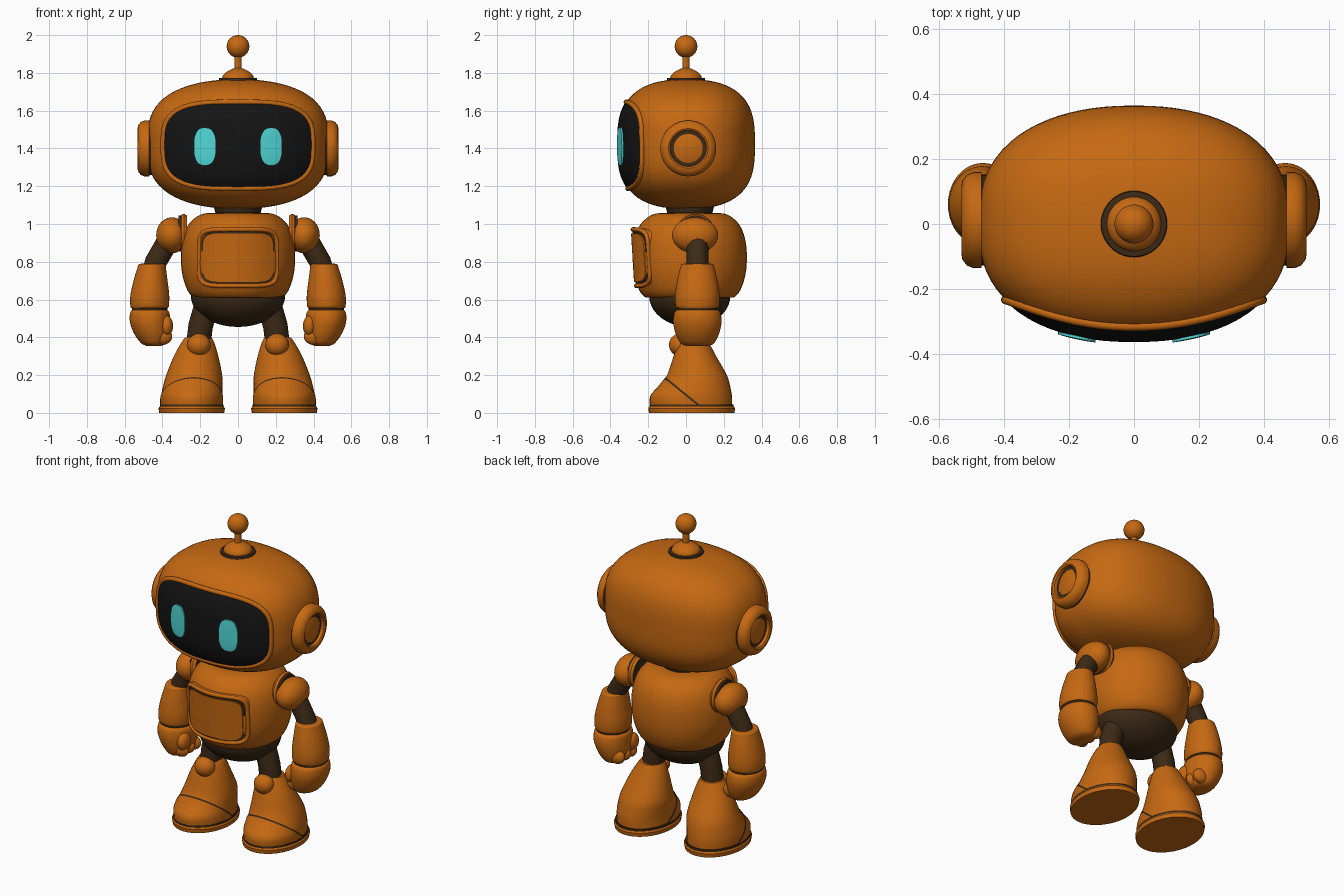
import bpy, bmesh, math
from mathutils import Vector

cube = bpy.data.objects.get("Cube")
if cube:
    bpy.data.objects.remove(cube, do_unlink=True)

made = []


def material(name, rgb):
    m = bpy.data.materials.new(name)
    m.use_nodes = True
    m.diffuse_color = (*rgb, 1)
    m.node_tree.nodes["Principled BSDF"].inputs["Base Color"].default_value = (*rgb, 1)
    return m


ORANGE = material("orange_shell", (0.56, 0.14, 0.006))
BROWN = material("dark_brown_joint", (0.045, 0.023, 0.008))
BLACK = material("black_screen", (0.007, 0.007, 0.007))
CYAN = material("cyan_eye", (0.08, 0.68, 0.67))


def finish(name, bm, mat, fix=True):
    if fix:
        bmesh.ops.recalc_face_normals(bm, faces=bm.faces[:])
    mesh = bpy.data.meshes.new(name)
    bm.to_mesh(mesh)
    bm.free()
    mesh.materials.append(mat)
    ob = bpy.data.objects.new(name, mesh)
    bpy.context.collection.objects.link(ob)
    made.append(ob)
    return ob


def blob(name, mat, centre, radii, powers=(2, 2, 2), cuts=9):
    """Rounded box or ellipsoid with its own roundness on each axis."""
    bm = bmesh.new()
    bmesh.ops.create_cube(bm, size=2)
    bmesh.ops.subdivide_edges(bm, edges=bm.edges[:], cuts=cuts, use_grid_fill=True)
    for v in bm.verts:
        d = Vector([math.tan(c * math.pi / 4) for c in v.co]).normalized()
        lo, hi = 0.0, 2.0
        for _ in range(30):
            t = (lo + hi) / 2
            if sum(abs(t * c) ** p for c, p in zip(d, powers)) < 1:
                lo = t
            else:
                hi = t
        v.co = [o + r * c * lo for o, r, c in zip(centre, radii, d)]
    return finish(name, bm, mat)


def loft(name, mat, rows, steps=4, grow=1.0, cut=None, sides=40):
    """Skin elliptical rings (z, cx, cy, rx, ry), eased between rows."""
    fine = []
    for i in range(len(rows) - 1):
        a, b, c, d = [rows[min(max(k, 0), len(rows) - 1)] for k in range(i - 1, i + 3)]
        for k in range(steps):
            t = k / steps
            fine.append([q + t / 2 * (r - p + t * (2 * p - 5 * q + 4 * r - s + t * (3 * (q - r) + s - p)))
                         if steps > 1 else q for p, q, r, s in zip(a, b, c, d)])
    fine.append(rows[-1])
    bm = bmesh.new()
    rings = []
    for z, cx, cy, rx, ry in fine:
        angles = [2 * math.pi * k / sides for k in range(sides)]
        rings.append([bm.verts.new((cx + grow * rx * math.cos(a), cy + grow * ry * math.sin(a), z)) for a in angles])
    for low, high in zip(rings, rings[1:]):
        for k in range(sides):
            n = (k + 1) % sides
            bm.faces.new((low[k], low[n], high[n], high[k]))
    bm.faces.new(rings[0][::-1])
    bm.faces.new(rings[-1])
    if cut:
        bmesh.ops.bisect_plane(bm, geom=bm.verts[:] + bm.edges[:] + bm.faces[:],
                               plane_co=cut[0], plane_no=cut[1], clear_outer=True)
    return finish(name, bm, mat)


def lathe(name, mat, profile, place=(0, 0, 0), turn=0, steps=1):
    ob = loft(name, mat, [(z, 0, 0, r, r) for z, r in profile], steps)
    ob.location = place
    ob.rotation_euler = (0, turn, 0)
    return ob


def outline(cx, cz, rx, rz, power, n=72):
    pts = []
    for k in range(n):
        c, s = math.cos(2 * math.pi * k / n), math.sin(2 * math.pi * k / n)
        f = (abs(c) ** power + abs(s) ** power) ** (-1 / power)
        pts.append((cx + rx * c * f, cz + rz * s * f))
    return pts


def patch(name, mat, surface, shape, lift, skirt, rings=12):
    """Curved plate following a front surface, with an edge running inward."""
    cx, cz = shape[:2]
    rim = outline(*shape)
    n = len(rim)
    bm = bmesh.new()
    mid = bm.verts.new((cx, surface(cx, cz) - lift, cz))
    last = None
    for j in range(1, rings + 2):
        t = min(j / rings, 1)
        drop = skirt if j > rings else 0
        ring = []
        for x, z in rim:
            px, pz = cx + (x - cx) * t, cz + (z - cz) * t
            ring.append(bm.verts.new((px, surface(px, pz) - lift + drop, pz)))
        for k in range(n):
            m = (k + 1) % n
            if last:
                bm.faces.new((last[k], ring[k], ring[m], last[m]))
            else:
                bm.faces.new((mid, ring[k], ring[m]))
        last = ring
    return finish(name, bm, mat, fix=False)


def tube(name, mat, points, radius, closed=False):
    cu = bpy.data.curves.new(name, 'CURVE')
    cu.dimensions = '3D'
    cu.bevel_depth = radius
    cu.bevel_resolution = 4
    cu.use_fill_caps = True
    sp = cu.splines.new('POLY')
    sp.points.add(len(points) - 1)
    for p, co in zip(sp.points, points):
        p.co = (*co, 1)
    sp.use_cyclic_u = closed
    cu.materials.append(mat)
    ob = bpy.data.objects.new(name, cu)
    bpy.context.collection.objects.link(ob)
    made.append(ob)


def frame(name, mat, surface, shape, radius, lift=0.0):
    tube(name, mat, [(x, surface(x, z) - lift, z) for x, z in outline(*shape)], radius, True)


# Head shell with screen
HEAD_C, HEAD_R, HEAD_P = (0, 0.003, 1.423), (0.48, 0.362, 0.343), (2.2, 2.5, 3)


def head_front(x, z):
    left = 1 - abs(x / HEAD_R[0]) ** HEAD_P[0] - abs((z - HEAD_C[2]) / HEAD_R[2]) ** HEAD_P[2]
    return HEAD_C[1] - HEAD_R[1] * max(left, 0) ** (1 / HEAD_P[1])


blob("head", ORANGE, HEAD_C, HEAD_R, HEAD_P, cuts=20)
patch("face_screen", BLACK, head_front, (0, 1.417, 0.388, 0.22, 3.3), 0.005, 0.02)
frame("face_rim", ORANGE, head_front, (0, 1.417, 0.396, 0.228, 3.3), 0.014)

# Antenna
lathe("antenna_seat", BROWN, [(1.75, 0.105), (1.772, 0.1), (1.775, 0.07)])
lathe("antenna_base", ORANGE, [(1.765, 0.085), (1.79, 0.078), (1.812, 0.05), (1.825, 0.02)], steps=3)
lathe("antenna_stem", ORANGE, [(1.8, 0.02), (1.92, 0.018)])
blob("antenna_ball", ORANGE, (0, 0, 1.94), (0.06, 0.06, 0.06))

# Neck, torso, pelvis
lathe("neck", BROWN, [(1.03, 0.14), (1.06, 0.12), (1.1, 0.13)], (0, 0.02, 0))
lathe("torso", ORANGE, [(0.612, 0.22), (0.615, 0.24), (0.65, 0.268), (0.72, 0.292), (0.8, 0.302), (0.9, 0.297),
                        (0.98, 0.272), (1.03, 0.23), (1.055, 0.18), (1.06, 0.1)], (0, 0.02, 0), steps=4)
blob("pelvis", BROWN, (0, 0.02, 0.62), (0.25, 0.215, 0.165))


# Chest panel
def chest_front(x, z):
    return -0.272 + 1.8 * x * x - 0.06 * (z - 0.82)


patch("chest_plate", ORANGE, chest_front, (0, 0.822, 0.212, 0.155, 6), 0.0, 0.09)
frame("chest_frame", ORANGE, chest_front, (0, 0.822, 0.206, 0.149, 6), 0.012)
patch("chest_groove", BROWN, chest_front, (0, 0.822, 0.194, 0.137, 6), 0.004, 0.01)
patch("chest_door", ORANGE, chest_front, (0, 0.822, 0.186, 0.129, 6), 0.011, 0.02)

BOOT = [(0.04, 0.245, 0.03, 0.162, 0.215), (0.09, 0.245, 0.03, 0.162, 0.213), (0.14, 0.24, 0.046, 0.157, 0.188),
        (0.2, 0.232, 0.058, 0.148, 0.158), (0.3, 0.222, 0.047, 0.118, 0.113), (0.37, 0.213, 0.04, 0.088, 0.083),
        (0.4, 0.21, 0.04, 0.07, 0.068)]
FOREARM = [(0.555, 0.468, 0.06, 0.09, 0.1), (0.562, 0.468, 0.06, 0.101, 0.115), (0.62, 0.467, 0.06, 0.103, 0.118),
           (0.7, 0.463, 0.06, 0.09, 0.107), (0.77, 0.457, 0.06, 0.075, 0.09), (0.787, 0.455, 0.06, 0.07, 0.083),
           (0.79, 0.455, 0.06, 0.05, 0.06)]
HAND = [(0.355, 0.445, 0.06, 0.04, 0.06), (0.37, 0.446, 0.06, 0.068, 0.09), (0.42, 0.455, 0.06, 0.095, 0.115),
        (0.48, 0.465, 0.06, 0.107, 0.128), (0.53, 0.467, 0.06, 0.104, 0.122), (0.547, 0.468, 0.06, 0.09, 0.105)]

for s, side in ((1, "left_"), (-1, "right_")):
    def flip(rows):
        return [(z, s * cx, cy, rx, ry) for z, cx, cy, rx, ry in rows]

    # Eye and ear
    patch(side + "eye", CYAN, head_front, (s * 0.176, 1.41, 0.058, 0.1, 2.6), 0.013, 0.012)
    ear, quarter = (s * 0.45, 0.012, 1.4), s * math.pi / 2
    lathe(side + "ear_seam", BROWN, [(-0.03, 0.14), (0.018, 0.14)], ear, quarter)
    lathe(side + "ear_cup", ORANGE, [(0.018, 0.13), (0.02, 0.148), (0.045, 0.148), (0.065, 0.14), (0.079, 0.122),
                                     (0.082, 0.105), (0.076, 0.096), (0.05, 0.094)], ear, quarter)
    lathe(side + "ear_recess", BROWN, [(0.04, 0.095), (0.057, 0.095)], ear, quarter)
    lathe(side + "ear_button", ORANGE, [(0.05, 0.077), (0.062, 0.077), (0.066, 0.07)], ear, quarter)

    # Shoulder and arm
    joint = (s * 0.27, 0.05, 0.95)
    lathe(side + "shoulder_seam", BROWN, [(0, 0.095), (0.045, 0.095)], joint, quarter)
    lathe(side + "shoulder_collar", ORANGE, [(0, 0.095), (0.015, 0.104), (0.03, 0.1), (0.034, 0.09)], joint, quarter)
    blob(side + "shoulder", ORANGE, (s * 0.35, 0.048, 0.94), (0.083, 0.122, 0.095))
    tube(side + "upper_arm", BROWN, [(s * x, 0.06, z) for x, z in ((0.36, 0.93), (0.4, 0.86), (0.435, 0.8),
                                                                  (0.457, 0.72))], 0.058)
    loft(side + "forearm", ORANGE, flip(FOREARM))
    loft(side + "wrist", BROWN, flip([(0.53, 0.468, 0.06, 0.094, 0.107), (0.57, 0.468, 0.06, 0.094, 0.107)]), 1)
    loft(side + "hand", ORANGE, flip(HAND))
    blob(side + "thumb", ORANGE, (s * 0.378, 0.0, 0.46), (0.034, 0.05, 0.055))
    for i in range(3):
        blob(side + "finger_%d" % (i + 1), ORANGE, (s * 0.4, 0.06 * i, 0.405), (0.052, 0.034, 0.045), cuts=6)

    # Leg and boot
    tube(side + "leg", BROWN, [(s * x, 0.03, z) for x, z in ((0.15, 0.62), (0.175, 0.54), (0.198, 0.46),
                                                            (0.21, 0.36))], 0.065)
    blob(side + "knee", ORANGE, (s * 0.207, -0.032, 0.36), (0.062, 0.058, 0.06))
    loft(side + "boot", ORANGE, flip(BOOT))
    tilt = (0, 0.13, 0.16)
    loft(side + "toe_seam", BROWN, flip(BOOT), grow=1.012, cut=((0, -0.1, 0.183), tilt))
    loft(side + "toe_cap", ORANGE, flip(BOOT), grow=1.03, cut=((0, -0.1, 0.17), tilt))
    loft(side + "sole_seam", BROWN, flip([(0.025, 0.245, 0.03, 0.168, 0.222), (0.045, 0.245, 0.03, 0.168, 0.222)]), 1)
    loft(side + "sole", ORANGE, flip([(0, 0.245, 0.03, 0.172, 0.226), (0.024, 0.245, 0.03, 0.176, 0.23),
                                      (0.033, 0.245, 0.03, 0.17, 0.224)]), 1)

# Turn tubes into meshes and smooth everything
bpy.ops.object.select_all(action='DESELECT')
for ob in made:
    ob.select_set(True)
bpy.context.view_layer.objects.active = next(o for o in made if o.type == 'CURVE')
bpy.ops.object.convert(target='MESH')
bpy.ops.object.shade_smooth_by_angle(angle=math.radians(40))
